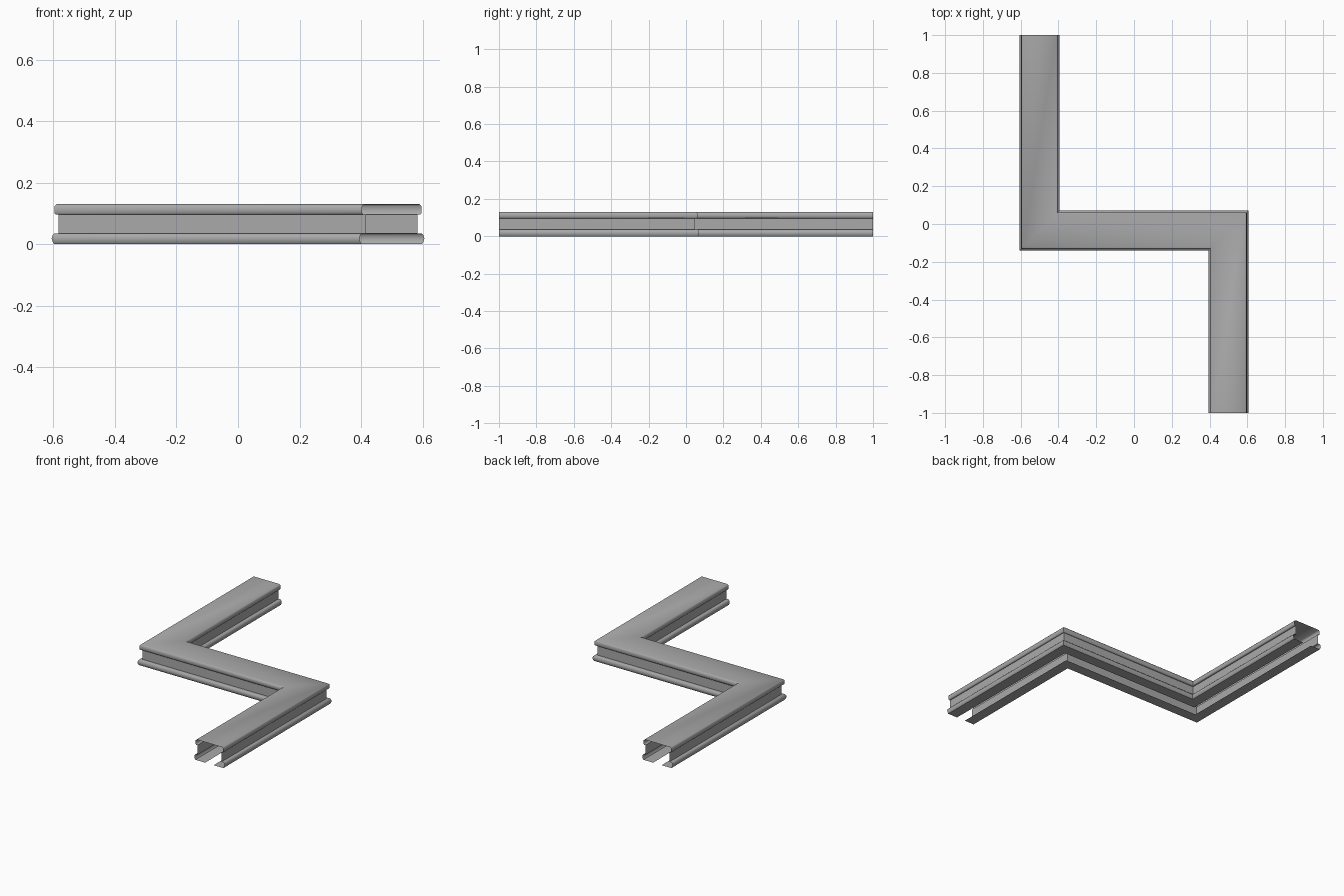
import bpy
import bmesh
import math
from mathutils import Vector

cube = bpy.data.objects.get("Cube")
if cube:
    bpy.data.objects.remove(cube)

# Material
metal = bpy.data.materials.new("grey_metal")
metal.use_nodes = True
grey = (0.4, 0.4, 0.4, 1)
metal.diffuse_color = grey
metal.node_tree.nodes["Principled BSDF"].inputs["Base Color"].default_value = grey

# Half of the channel profile: (sideways offset, height), slot lip to top
half = [(0.03, 0), (0.098, 0), (0.102, 0.006), (0.106, 0.018), (0.102, 0.03),
        (0.097, 0.035), (0.084, 0.035), (0.084, 0.096), (0.092, 0.096),
        (0.096, 0.1), (0.097, 0.112), (0.096, 0.124), (0.09, 0.13)]
profile = half + [(-s, z) for s, z in reversed(half)]

# Centre line of the Z-shaped rail
path = [Vector(p) for p in ((-0.5, 1), (-0.5, -0.035), (0.5, -0.035), (0.5, -1))]


def mitre(i):
    """Sideways vector at a path point, lengthened at the corners."""
    dirs = [(path[j + 1] - path[j]).normalized()
            for j in (i - 1, i) if 0 <= j < len(path) - 1]
    sides = [Vector((-d.y, d.x)) for d in dirs]
    total = sum(sides, Vector((0, 0))).normalized()
    return total / total.dot(sides[0])


# Sweep the open profile along the path
bm = bmesh.new()
rings = []
for i, p in enumerate(path):
    side = mitre(i)
    rings.append([bm.verts.new((*(p + side * s), z)) for s, z in profile])
for a, b in zip(rings, rings[1:]):
    for k in range(len(profile) - 1):
        bm.faces.new((a[k], a[k + 1], b[k + 1], b[k]))
bm.normal_update()
top = max(bm.faces, key=lambda f: f.calc_center_median().z)
if top.normal.z < 0:
    bmesh.ops.reverse_faces(bm, faces=bm.faces[:])

mesh = bpy.data.meshes.new("channel_rail")
bm.to_mesh(mesh)
bm.free()
mesh.materials.append(metal)
rail = bpy.data.objects.new("channel_rail", mesh)
bpy.context.collection.objects.link(rail)

# Smooth the rounded edges, keep the folds and corners sharp
bpy.context.view_layer.objects.active = rail
rail.select_set(True)
bpy.ops.object.shade_smooth_by_angle(angle=math.radians(50))
